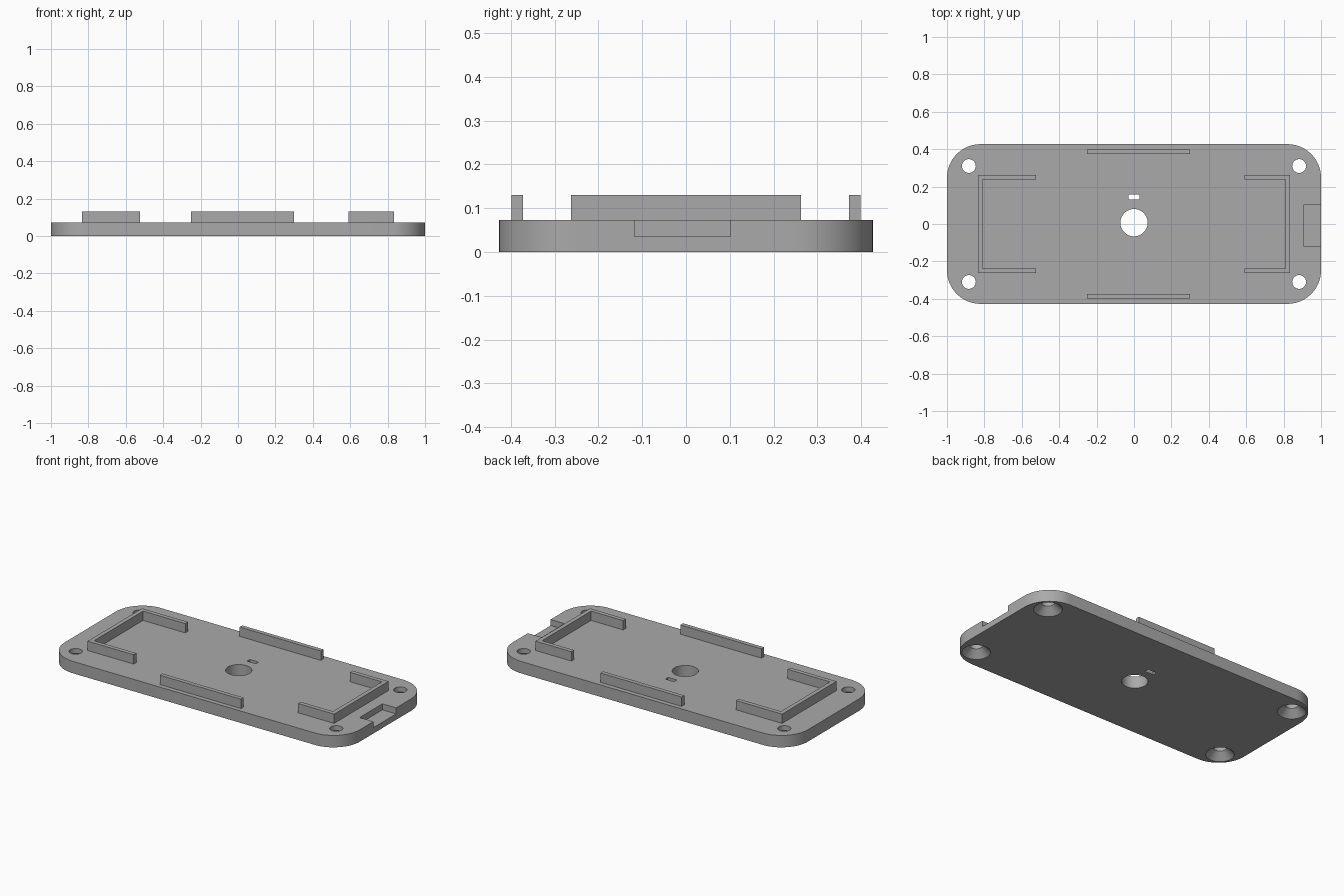
import bpy, bmesh, math

default = bpy.data.objects.get("Cube")
if default:
    bpy.data.objects.remove(default, do_unlink=True)

TOP, RIM = 0.073, 0.13          # plate top and wall top
HALF_X, HALF_Y, CORNER = 1.0, 0.427, 0.18

grey = bpy.data.materials.new("plain_grey")
grey.use_nodes = True
colour = (0.4, 0.4, 0.4, 1)
grey.diffuse_color = colour
grey.node_tree.nodes["Principled BSDF"].inputs["Base Color"].default_value = colour


def prism(name, outline, z0, z1):
    """Extrude a flat counter-clockwise outline from z0 to z1."""
    bm = bmesh.new()
    face = bm.faces.new([bm.verts.new((x, y, z0)) for x, y in outline])
    up = bmesh.ops.extrude_face_region(bm, geom=[face])["geom"]
    for v in up:
        if isinstance(v, bmesh.types.BMVert):
            v.co.z = z1
    bmesh.ops.recalc_face_normals(bm, faces=bm.faces)
    return finish(name, bm)


def finish(name, bm):
    mesh = bpy.data.meshes.new(name)
    bm.to_mesh(mesh)
    bm.free()
    mesh.materials.append(grey)
    obj = bpy.data.objects.new(name, mesh)
    bpy.context.collection.objects.link(obj)
    return obj


def box(name, x0, x1, y0, y1, z0, z1):
    return prism(name, [(x0, y0), (x1, y0), (x1, y1), (x0, y1)], z0, z1)


def cone(name, x, y, r0, r1, z0, z1):
    bm = bmesh.new()
    bmesh.ops.create_cone(bm, cap_ends=True, segments=48, radius1=r0, radius2=r1, depth=z1 - z0)
    bmesh.ops.translate(bm, verts=bm.verts, vec=(x, y, (z0 + z1) / 2))
    return finish(name, bm)


def cut(target, cutter):
    mod = target.modifiers.new("cut", "BOOLEAN")
    mod.operation, mod.solver, mod.object = "DIFFERENCE", "EXACT", cutter
    bpy.context.view_layer.objects.active = target
    bpy.ops.object.modifier_apply(modifier=mod.name)
    bpy.data.objects.remove(cutter, do_unlink=True)


# Base plate with rounded corners
outline = []
for i, (sx, sy) in enumerate([(1, 1), (-1, 1), (-1, -1), (1, -1)]):
    for k in range(17):
        a = math.pi / 2 * (i + k / 16)
        outline.append((sx * (HALF_X - CORNER) + CORNER * math.cos(a),
                        sy * (HALF_Y - CORNER) + CORNER * math.sin(a)))
plate = prism("base_plate", outline, 0, TOP)

# Countersunk screw holes, wide end below
for sx in (-1, 1):
    for sy in (-1, 1):
        x, y = sx * 0.883, sy * 0.31
        cut(plate, cone("screw_hole", x, y, 0.037, 0.037, -0.1, 0.2))
        cut(plate, cone("countersink", x, y, 0.085, 0.035, -0.005, 0.045))

# Centre hole, small slot and end notch
cut(plate, cone("centre_hole", 0, 0.007, 0.073, 0.073, -0.1, 0.2))
cut(plate, box("slot", -0.03, 0.03, 0.13, 0.157, -0.1, 0.2))
cut(plate, box("notch", 0.907, 1.1, -0.118, 0.102, 0.036, 0.2))

# Long side walls
for side, y in (("front", -0.386), ("back", 0.386)):
    box(side + "_wall", -0.25, 0.30, y - 0.013, y + 0.013, TOP, RIM)

# U-shaped end brackets
OUT_X, OUT_Y, T = 0.835, 0.263, 0.026
for side, s, tip in (("right", -1, 0.523), ("left", 1, 0.592)):
    u = [(tip, -OUT_Y), (OUT_X, -OUT_Y), (OUT_X, OUT_Y), (tip, OUT_Y),
         (tip, OUT_Y - T), (OUT_X - T, OUT_Y - T), (OUT_X - T, T - OUT_Y), (tip, T - OUT_Y)]
    prism(side + "_bracket", [(s * x, y) for x, y in u], TOP, RIM)

# Smooth curved walls, keep edges sharp
bpy.ops.object.select_all(action="DESELECT")
plate.select_set(True)
bpy.context.view_layer.objects.active = plate
bpy.ops.object.shade_smooth_by_angle(angle=math.radians(25))
